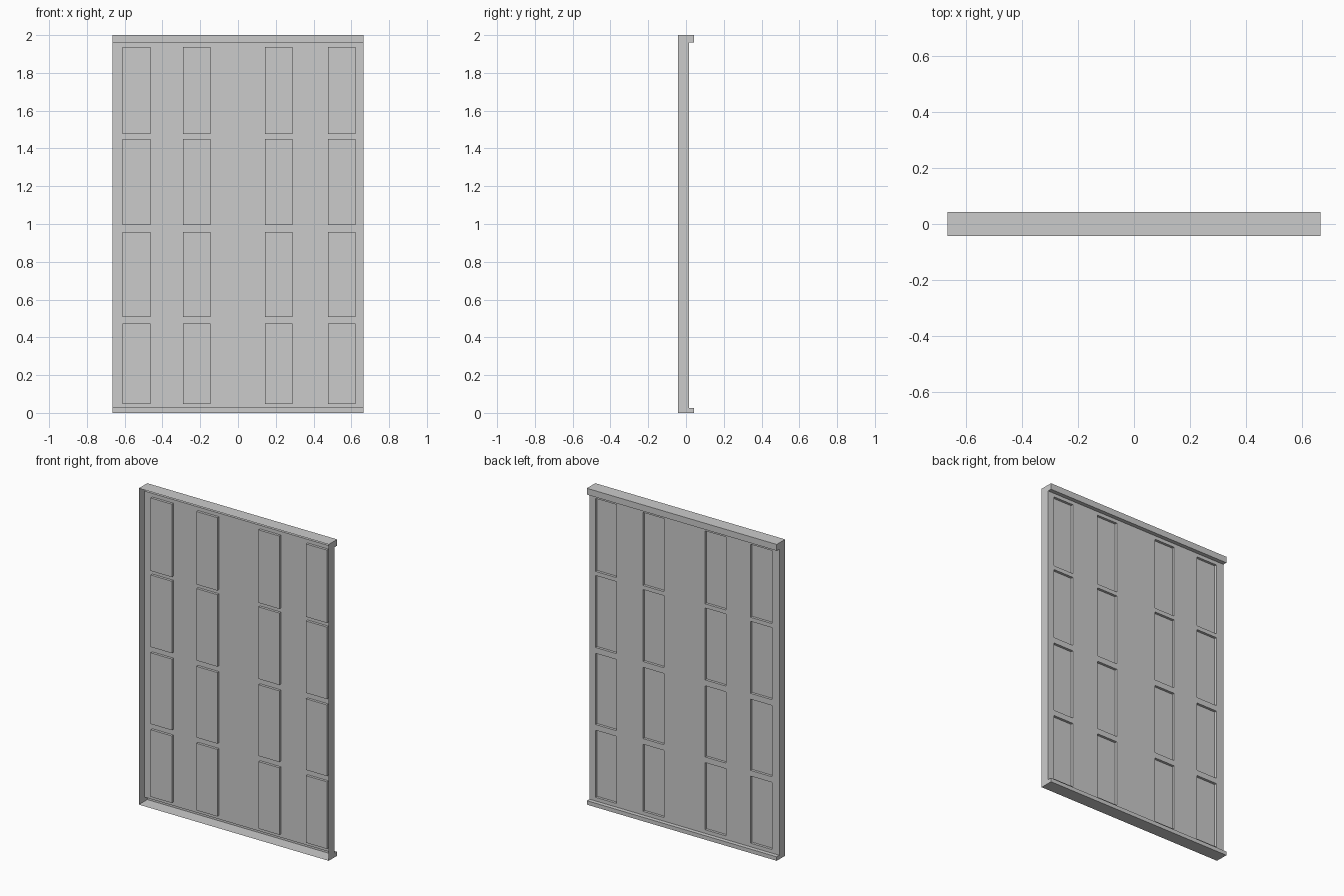
import bpy, bmesh

if "Cube" in bpy.data.objects:
    bpy.data.objects.remove(bpy.data.objects["Cube"])

W = 0.664                                   # half width
FRONT, SHEET, PRESS, BACK = -0.042, 0.016, 0.0, 0.042
Z_LOW, Z_HIGH = 0.025, 1.96                 # inner edges of the rear lips
columns = [(-0.611, -0.463), (-0.291, -0.145), (0.143, 0.289), (0.476, 0.621)]
rows = [(0.048, 0.472), (0.508, 0.958), (0.995, 1.45), (1.476, 1.937)]


def make_object(name, polygons):
    bm = bmesh.new()
    for poly in polygons:
        bm.faces.new([bm.verts.new(p) for p in poly])
    bmesh.ops.remove_doubles(bm, verts=bm.verts, dist=1e-5)
    bmesh.ops.recalc_face_normals(bm, faces=bm.faces)
    mesh = bpy.data.meshes.new(name)
    bm.to_mesh(mesh)
    bm.free()
    obj = bpy.data.objects.new(name, mesh)
    bpy.context.collection.objects.link(obj)
    return obj


# Thin sheet with rectangles pressed forward (hollow from behind)
xs = [-W] + [x for pair in columns for x in pair] + [W]
zs = [Z_LOW] + [z for pair in rows for z in pair] + [Z_HIGH]
polys = []
for i, (x0, x1) in enumerate(zip(xs, xs[1:])):
    for j, (z0, z1) in enumerate(zip(zs, zs[1:])):
        corners = [(x0, z0), (x0, z1), (x1, z1), (x1, z0)]
        pressed = i % 2 and j % 2
        y = PRESS if pressed else SHEET
        polys.append([(x, y, z) for x, z in corners])
        if pressed:
            for (xa, za), (xb, zb) in zip(corners, corners[1:] + corners[:1]):
                polys.append([(xa, SHEET, za), (xb, SHEET, zb),
                              (xb, PRESS, zb), (xa, PRESS, za)])
make_object("pressed_sheet", polys)

# Top and bottom folded flanges with lips at the rear
for name, z_end, z_lip in (("top_flange", 2.0, Z_HIGH), ("bottom_flange", 0.0, Z_LOW)):
    path = [(FRONT, z_end), (BACK, z_end), (BACK, z_lip), (SHEET, z_lip)]
    make_object(name, [[(-W, ya, za), (W, ya, za), (W, yb, zb), (-W, yb, zb)]
                       for (ya, za), (yb, zb) in zip(path, path[1:])])

# Side walls, closing the lip ends
side = [(FRONT, 0), (BACK, 0), (BACK, Z_LOW), (SHEET, Z_LOW),
        (SHEET, Z_HIGH), (BACK, Z_HIGH), (BACK, 2), (FRONT, 2)]
for name, x in (("left_wall", -W), ("right_wall", W)):
    make_object(name, [[(x, y, z) for y, z in side]])
